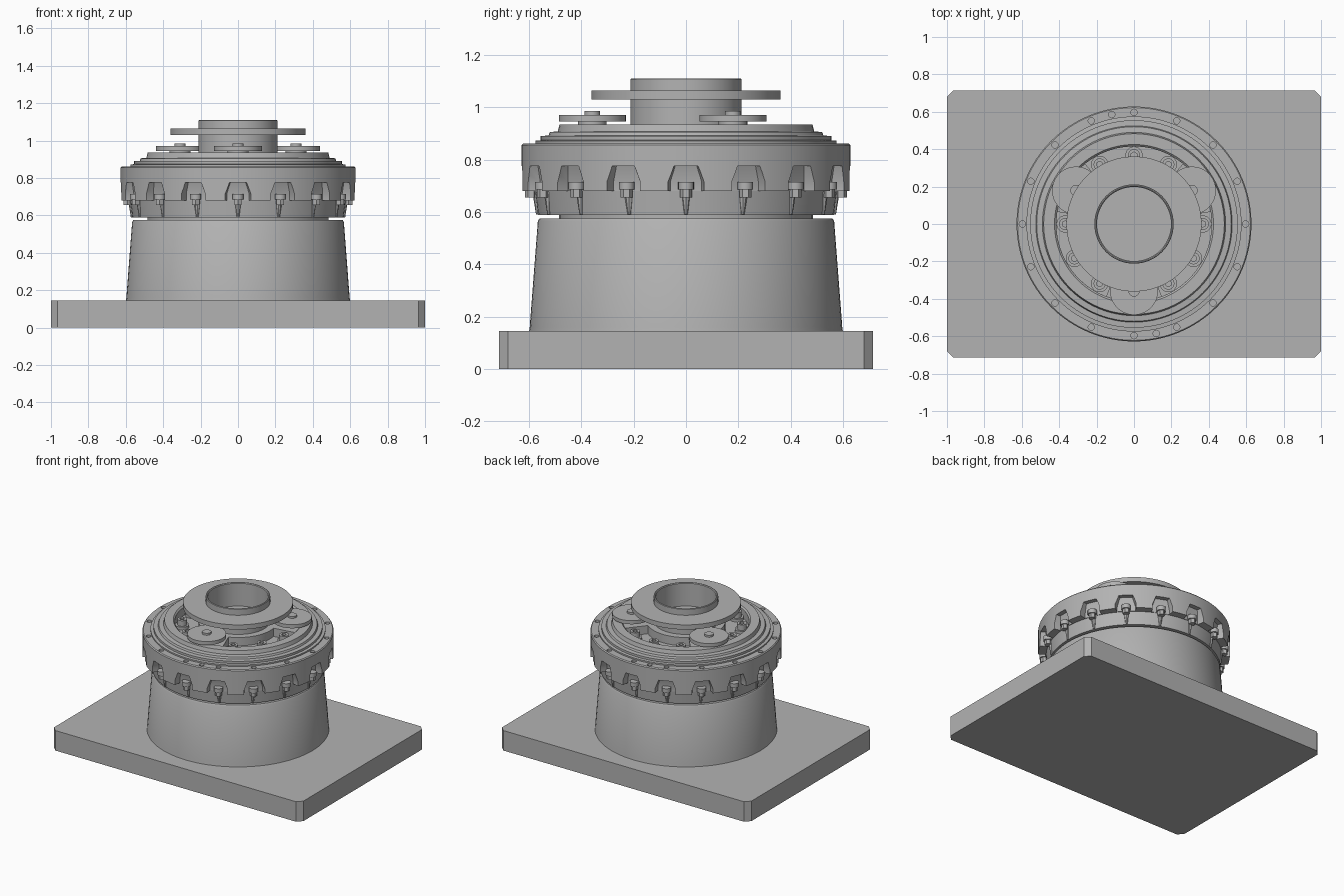
import bpy, bmesh, math
from mathutils import Matrix, Vector

cube = bpy.data.objects.get("Cube")
if cube:
    bpy.data.objects.remove(cube)

grey = bpy.data.materials.new("cast grey")
grey.use_nodes = True
COLOUR = (0.45, 0.45, 0.45, 1)
grey.diffuse_color = COLOUR
grey.node_tree.nodes["Principled BSDF"].inputs["Base Color"].default_value = COLOUR
TAU = math.tau


def finish(name, bm):
    """Turn a bmesh into a named object."""
    bmesh.ops.recalc_face_normals(bm, faces=bm.faces)
    mesh = bpy.data.meshes.new(name)
    bm.to_mesh(mesh)
    bm.free()
    mesh.materials.append(grey)
    ob = bpy.data.objects.new(name, mesh)
    bpy.context.collection.objects.link(ob)
    return ob


def select(ob):
    bpy.ops.object.select_all(action='DESELECT')
    ob.select_set(True)
    bpy.context.view_layer.objects.active = ob


def smooth(ob):
    select(ob)
    bpy.ops.object.shade_smooth_by_angle(angle=math.radians(30))
    return ob


def lathe(name, profile, steps=96):
    """Revolve (radius, height) points that start and end on the axis."""
    bm = bmesh.new()
    verts = [bm.verts.new((r, 0, z)) for r, z in profile]
    edges = [bm.edges.new(pair) for pair in zip(verts, verts[1:])]
    bmesh.ops.spin(bm, geom=verts + edges, axis=(0, 0, 1), cent=(0, 0, 0),
                   steps=steps, angle=TAU)
    bmesh.ops.remove_doubles(bm, verts=bm.verts, dist=1e-4)
    return finish(name, bm)


def prism(bm, outline, z0, z1):
    """Extrude a flat outline between two heights."""
    face = bm.faces.new([bm.verts.new((x, y, z0)) for x, y in outline])
    top = bmesh.ops.extrude_face_region(bm, geom=[face])["geom"]
    bmesh.ops.translate(bm, vec=(0, 0, z1 - z0),
                        verts=[v for v in top if isinstance(v, bmesh.types.BMVert)])


def disc(bm, x, y, r, z0, z1, sides=24, r_top=None):
    bmesh.ops.create_cone(bm, cap_ends=True, segments=sides, radius1=r,
                          radius2=r if r_top is None else r_top, depth=z1 - z0,
                          matrix=Matrix.Translation((x, y, (z0 + z1) / 2)))


def polar(r, degrees):
    a = math.radians(degrees)
    return r * math.cos(a), r * math.sin(a)


def cut(ob, bm):
    """Subtract a cutter mesh and discard it."""
    cutter = finish("cutter", bm)
    cutter.hide_render = True
    mod = ob.modifiers.new("cut", 'BOOLEAN')
    mod.operation, mod.object, mod.solver = 'DIFFERENCE', cutter, 'EXACT'
    select(ob)
    bpy.ops.object.modifier_apply(modifier=mod.name)
    bpy.data.objects.remove(cutter)


# Base plate with chamfered corners
bm = bmesh.new()
w, d, c = 1.0, 0.715, 0.035
prism(bm, [(-w + c, -d), (w - c, -d), (w, -d + c), (w, d - c),
           (w - c, d), (-w + c, d), (-w, d - c), (-w, -d + c)], 0, 0.145)
finish("base_plate", bm)

# Tapered pedestal and the recessed neck above it
smooth(lathe("pedestal", [(0, 0.14), (0.6, 0.14), (0.597, 0.16), (0.566, 0.565),
                          (0.56, 0.575), (0, 0.575)]))
smooth(lathe("neck", [(0, 0.57), (0.485, 0.57), (0.485, 0.6), (0, 0.6)]))

# Bolted ring with a notch under each bolt
ring = lathe("bolted_ring", [(0, 0.588), (0.565, 0.588), (0.576, 0.68), (0.628, 0.68),
                             (0.628, 0.855), (0.622, 0.862), (0, 0.862)])
bm = bmesh.new()
for i in range(16):
    turn = Matrix.Rotation(i * TAU / 16, 4, 'Z')
    rows = []
    for z, inner, half in ((0.66, 0.578, 0.08), (0.715, 0.578, 0.08), (0.775, 0.595, 0.055)):
        rows.append([bm.verts.new(turn @ Vector((x, y * half, z)))
                     for x, y in ((inner, -0.75), (0.68, -1), (0.68, 1), (inner, 0.75))])
    for low, high in zip(rows, rows[1:]):
        for k in range(4):
            bm.faces.new((low[k], low[(k + 1) % 4], high[(k + 1) % 4], high[k]))
    bm.faces.new(rows[0])
    bm.faces.new(rows[-1])
cut(ring, bm)
bm = bmesh.new()
for angle in [i * 22.5 for i in range(16)] + [101.5, 281.5]:
    disc(bm, *polar(0.597, angle), 0.017, 0.82, 0.9, 16)
cut(ring, bm)
smooth(ring)

# Bolt lugs, nuts and thin ribs below the notches
bm = bmesh.new()
for i in range(16):
    angle = i * 22.5
    disc(bm, *polar(0.592, angle), 0.03, 0.685, 0.715, 16)
    disc(bm, *polar(0.592, angle), 0.023, 0.655, 0.687, 6)
    disc(bm, *polar(0.567, angle), 0.006, 0.59, 0.69, 8, 0.022)
smooth(finish("ring_bolts", bm))

# Stepped cover with three pockets
cover = lathe("stepped_cover", [(0, 0.85), (0.575, 0.85), (0.575, 0.872), (0.555, 0.874),
                                (0.555, 0.89), (0.525, 0.892), (0.52, 0.905), (0.49, 0.908),
                                (0.483, 0.935), (0.425, 0.935), (0.415, 0.925), (0, 0.925)])
bm = bmesh.new()
for middle in (90, 210, 330):
    sweep = [middle - 39 + k * 6.5 for k in range(13)]
    prism(bm, [polar(0.415, a) for a in sweep] + [polar(0.26, a) for a in reversed(sweep)],
          0.865, 0.95)
cut(cover, bm)
smooth(cover)

# Socket screws on round bosses in each pocket
bosses, heads, sockets = bmesh.new(), bmesh.new(), bmesh.new()
for middle in (90, 210, 330):
    for offset in (-30, 0, 30):
        x, y = polar(0.368, middle + offset)
        disc(bosses, x, y, 0.046, 0.86, 0.885)
        disc(heads, x, y, 0.032, 0.88, 0.925)
        disc(sockets, x, y, 0.017, 0.9, 0.95, 6)
smooth(finish("screw_bosses", bosses))
screws = finish("socket_screws", heads)
cut(screws, sockets)
smooth(screws)

# Three retaining discs with centre pins
bm = bmesh.new()
for angle in (30, 150, 270):
    x, y = polar(0.358, angle)
    disc(bm, x, y, 0.055, 0.92, 0.945, 32)
    disc(bm, x, y, 0.128, 0.945, 0.971, 64)
    disc(bm, x, y, 0.03, 0.97, 0.985)
smooth(finish("retaining_discs", bm))

# Hollow hub with its wide flange
smooth(lathe("hub", [(0, 0.9), (0.212, 0.9), (0.212, 1.03), (0.361, 1.03), (0.361, 1.064),
                     (0.212, 1.064), (0.212, 1.107), (0.208, 1.11), (0.203, 1.11),
                     (0.198, 1.105), (0.198, 0.94), (0, 0.94)]))
